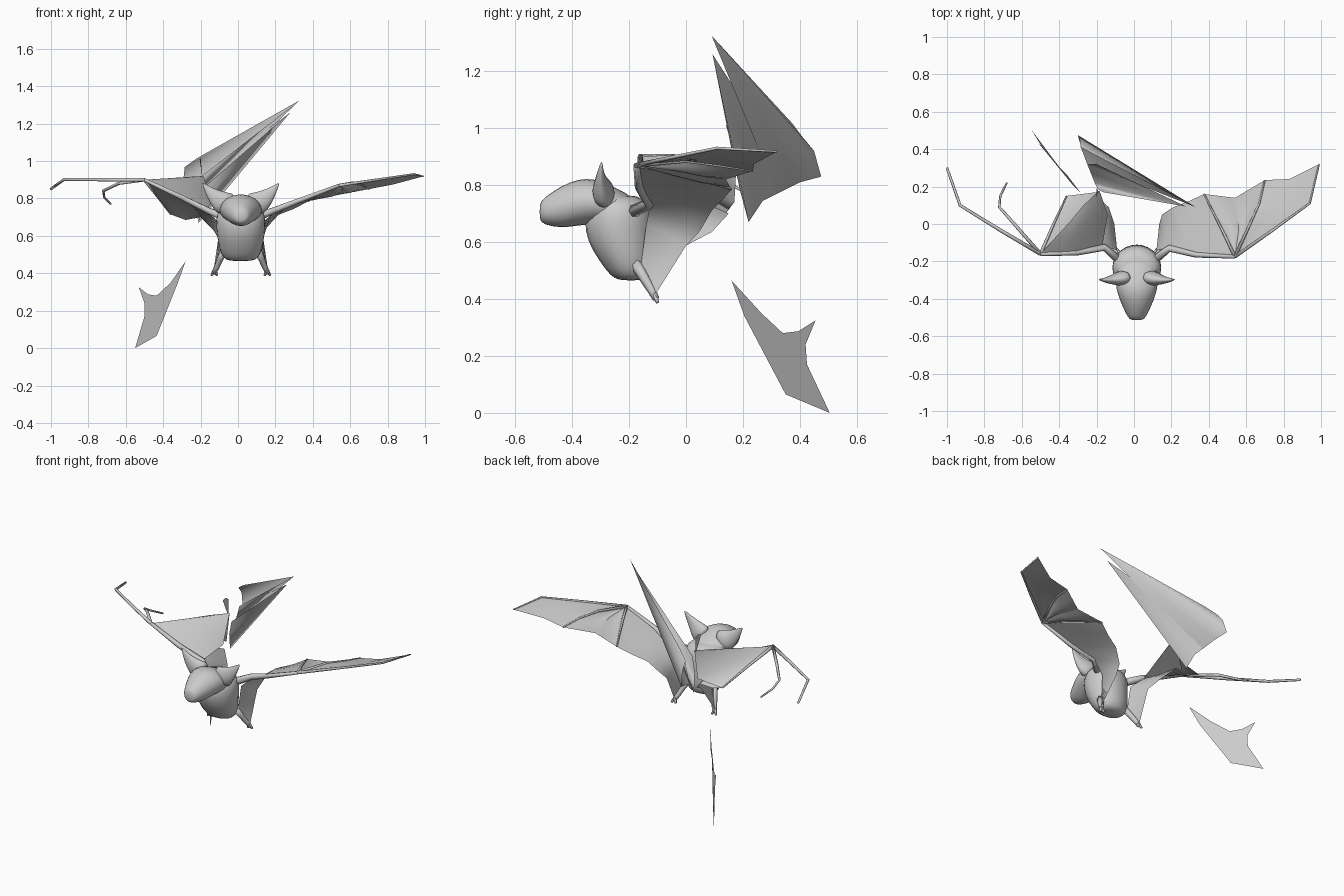
import bpy, math
from mathutils import Vector as V

if "Cube" in bpy.data.objects:
    bpy.data.objects.remove(bpy.data.objects["Cube"])

CX = 0.015  # body centre line


def make(name, verts, faces, subsurf=0, smooth=True):
    me = bpy.data.meshes.new(name)
    me.from_pydata([tuple(v) for v in verts], [], faces)
    ob = bpy.data.objects.new(name, me)
    bpy.context.collection.objects.link(ob)
    for p in me.polygons:
        p.use_smooth = smooth
    if subsurf:
        m = ob.modifiers.new("smooth", 'SUBSURF')
        m.levels = m.render_levels = subsurf
    return ob


def loft(name, rings, n=10, subsurf=0):
    """rings: (centre, half-axis u, half-axis v)"""
    verts, faces = [], []
    for c, u, v in rings:
        for i in range(n):
            a = 2 * math.pi * i / n
            verts.append(V(c) + V(u) * math.cos(a) + V(v) * math.sin(a))
    for r in range(len(rings) - 1):
        for i in range(n):
            j = (i + 1) % n
            faces.append((r*n + i, r*n + j, r*n + n + j, r*n + n + i))
    faces.append(tuple(range(n))[::-1])
    faces.append(tuple(range(len(verts) - n, len(verts))))
    return make(name, verts, faces, subsurf)


def tube(name, pts, r0, r1):
    pts = [V(p) for p in pts]
    rings = []
    for i, p in enumerate(pts):
        d = (pts[min(i + 1, len(pts) - 1)] - pts[max(i - 1, 0)]).normalized()
        u = d.cross(V((0, 0, 1)) if abs(d.z) < 0.9 else V((0, 1, 0))).normalized()
        r = r0 + (r1 - r0) * i / (len(pts) - 1)
        rings.append((p, u * r, u.cross(d) * -r))
    return loft(name, rings, 6)


def sheet(name, a, b, sag=0.0, rows=5):
    """membrane stretched between two polylines, bellied by sag"""
    n, verts, faces = len(a), [], []
    for r in range(rows + 1):
        t = r / rows
        for i in range(n):
            s = math.sin(math.pi * t) * math.sin(math.pi * i / (n - 1))
            verts.append(V(a[i]).lerp(V(b[i]), t) + V((0, 0, sag * s)))
    for r in range(rows):
        for i in range(n - 1):
            k = r * n + i
            faces.append((k, k + 1, k + n + 1, k + n))
    return make(name, verts, faces)


def flap(name, pts):
    """fan of triangles around the first point"""
    return make(name, pts, [(0, i, i + 1) for i in range(1, len(pts) - 1)])


def mir(pts):
    return [(2 * CX - x, y, z) for x, y, z in pts]


# torso: stacked rings (z, half width, front y, back y)
torso = [(.464, .065, -.235, -.15), (.482, .098, -.27, -.12), (.53, .12, -.305, -.105),
         (.60, .132, -.352, -.105), (.68, .14, -.365, -.108), (.735, .13, -.34, -.12),
         (.768, .08, -.3, -.17)]
loft("torso", [((CX, (f + b) / 2, z), (w, 0, 0), (0, (b - f) / 2, 0))
               for z, w, f, b in torso], 12, 1)

# head: rings along y (y, half width, bottom z, top z)
head = [(-.515, .032, .675, .738), (-.50, .05, .66, .757), (-.44, .08, .645, .80),
        (-.38, .105, .655, .825), (-.32, .12, .66, .828), (-.25, .115, .66, .795),
        (-.17, .09, .65, .755)]
loft("head", [((CX, y, (a + b) / 2), (w, 0, 0), (0, 0, (b - a) / 2))
              for y, w, a, b in head], 12, 1)

for side in (1, -1):
    # ears
    ear = [((.07, -.285, .76), .085, .055), ((.125, -.295, .785), .064, .036),
           ((.175, -.302, .825), .034, .016), ((.222, -.296, .885), .003, .003)]
    loft("ear", [((CX + side * (x - CX), y, z), (side * -.6 * r, 0, .8 * r), (0, q, 0))
                 for (x, y, z), r, q in ear], 8, 1)
    # legs and toes
    f = (lambda p: p) if side == 1 else mir
    tube("leg", f([(.10, -.18, .53), (.125, -.15, .48), (.145, -.12, .43), (.16, -.105, .40)]), .022, .012)
    for dx in (-.018, .012):
        tube("toe", f([(.155, -.11, .415), (.16 + dx, -.1, .388)]), .012, .006)

# right wing bones
W = (.54, -.175, .87)
arm = [(.1, -.2, .7), (.19, -.13, .735), (.33, -.165, .79), W]
f1 = [W, (.74, -.035, .90), (.94, .11, .93), (.99, .32, .918)]
f2 = [W, (.62, 0, .885), (.67, .11, .87), (.70, .235, .85)]
f3 = [W, (.485, -.06, .85), (.43, .05, .82), (.375, .16, .785)]
tube("right_arm", arm, .024, .01)
for f in (f1, f2, f3):
    tube("right_finger", f, .009, .004)

# right wing membranes
m12 = [W, (.68, -.01, .89), (.80, .11, .895), (.83, .24, .875)]
m23 = [W, (.56, -.03, .85), (.55, .06, .83), (.54, .14, .82)]
sheet("right_outer_web", f1, m12)
sheet("right_outer_web", m12, f2)
sheet("right_middle_web", f2, m23, -.02)
sheet("right_middle_web", m23, f3, -.02)
sheet("right_inner_web",
      [W, (.43, -.17, .83), (.33, -.165, .79), (.2, -.125, .735), (.12, -.14, .66), (.11, -.16, .5)],
      [f3[3], (.3, .125, .745), (.21, .09, .71), (.15, .05, .64), (.135, 0, .587), (.16, -.105, .42)], .01)

# left wing bones, two bare fingers
L = (-.5, -.16, .9)
tube("left_arm", [(-.07, -.2, .7), (-.16, -.125, .735), (-.31, -.155, .81), L], .024, .01)
tube("left_finger", [L, (-.72, -.03, .90), (-.93, .1, .902), (-1.0, .3, .85)], .011, .007)
tube("left_finger", [L, (-.64, .0, .88), (-.72, .09, .84), (-.715, .15, .805), (-.68, .22, .77)], .01, .005)

# left wing remaining membranes
tip = (-.36, .15, .715)
tube("left_finger", [L, (-.43, 0, .81), tip], .01, .004)
sheet("left_inner_web",
      [L, (-.4, -.16, .855), (-.31, -.155, .81), (-.17, -.12, .735), (-.09, -.14, .66), (-.08, -.16, .5)],
      [tip, (-.28, .13, .685), (-.2, .15, .70), (-.135, .09, .635), (-.105, 0, .588), (-.13, -.105, .42)], .01)
sheet("left_folded_web",
      [L, (-.4, -.16, .855), (-.31, -.155, .81), (-.17, -.12, .735)],
      [(-.345, .01, .91), (-.27, .1, .915), (-.185, .18, .92), (-.14, .05, .78)], .01)
flap("left_fold_edge", [L, (-.185, .18, .92), (-.2, .17, .74), tip])

# torn flap sticking up with two long spikes
N = (-.2, .32, .91)
E = (-.25, .32, .77)
flap("torn_spike_outer", [(.33, .09, 1.325), (-.22, .375, 1.015), (-.285, .41, .968), (-.29, .45, .92),
                          (-.3, .475, .83), (-.28, .4, .81), E, (-.2, .3, .915)])
flap("torn_spike_inner", [(.28, .093, 1.26), N, E, (-.23, .27, .745),
                          (-.21, .22, .67), (-.195, .19, .78), (-.165, .17, .875)])
flap("torn_corner", [(-.19, .175, .9), (-.2, .19, 1.0), (-.2, .165, 1.02), (-.205, .14, 1.01)])

# torn scrap below
s = [(-.28, .16, .465), (-.36, .265, .35), (-.435, .34, .28), (-.48, .395, .287),
     (-.53, .455, .325), (-.5, .42, .24), (-.5, .425, .17), (-.55, .505, 0),
     (-.435, .35, .065), (-.325, .205, .34)]
make("fallen_scrap", s, [tuple(range(len(s)))], smooth=False)
